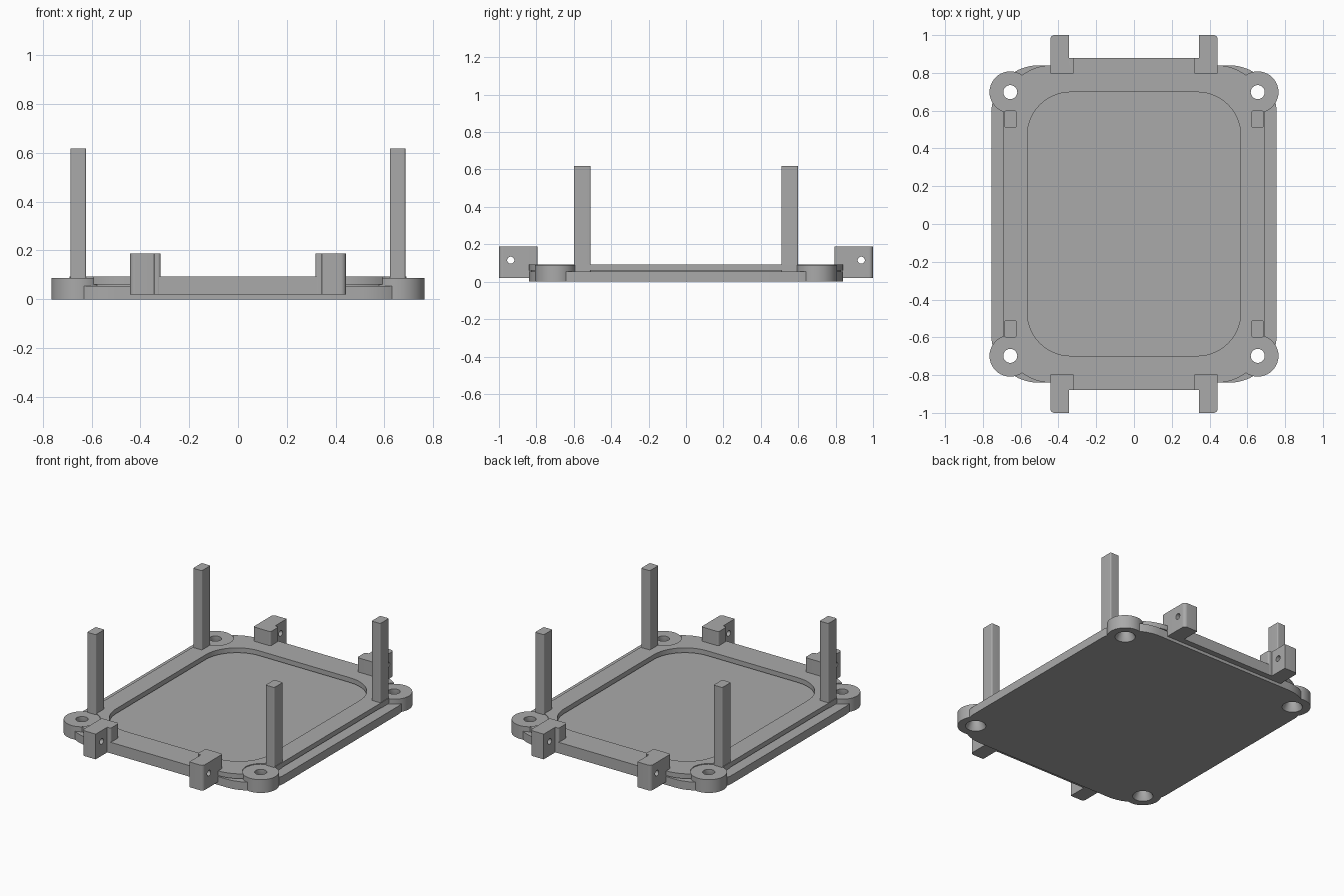
import bpy, bmesh, math
from mathutils import Matrix

cube = bpy.data.objects.get("Cube")
if cube:
    bpy.data.objects.remove(cube, do_unlink=True)

grey = bpy.data.materials.new("plain grey")
grey.use_nodes = True
COLOUR = (0.4, 0.4, 0.4, 1)
grey.diffuse_color = COLOUR
grey.node_tree.nodes["Principled BSDF"].inputs["Base Color"].default_value = COLOUR
CORNERS = [(sx, sy) for sx in (-1, 1) for sy in (-1, 1)]


def finish(bm, name):
    bmesh.ops.recalc_face_normals(bm, faces=bm.faces)
    mesh = bpy.data.meshes.new(name)
    bm.to_mesh(mesh)
    bm.free()
    mesh.materials.append(grey)
    obj = bpy.data.objects.new(name, mesh)
    bpy.context.collection.objects.link(obj)
    return obj


def prism(name, points, z0, z1):
    bm = bmesh.new()
    face = bm.faces.new([bm.verts.new((x, y, z0)) for x, y in points])
    top = bmesh.ops.extrude_face_region(bm, geom=[face])["geom"]
    bmesh.ops.translate(bm, vec=(0, 0, z1 - z0),
                        verts=[v for v in top if isinstance(v, bmesh.types.BMVert)])
    return finish(bm, name)


def rounded(hx, hy, r, steps=14):
    pts = []
    for i, (sx, sy) in enumerate(((1, 1), (-1, 1), (-1, -1), (1, -1))):
        for k in range(steps + 1):
            a = math.pi / 2 * (i + k / steps)
            pts.append((sx * (hx - r) + r * math.cos(a), sy * (hy - r) + r * math.sin(a)))
    return pts


def slab(name, hx, hy, r, z0, z1):
    return prism(name, rounded(hx, hy, r), z0, z1)


def cone(name, x, y, z0, z1, r0, r1, axis="Z"):
    bm = bmesh.new()
    bmesh.ops.create_cone(bm, cap_ends=True, segments=40, radius1=r0, radius2=r1, depth=z1 - z0)
    if axis == "X":
        bmesh.ops.rotate(bm, verts=bm.verts, matrix=Matrix.Rotation(math.pi / 2, 3, "Y"))
    obj = finish(bm, name)
    obj.location = (x, y, (z0 + z1) / 2)
    return obj


def combine(target, tool, operation="DIFFERENCE"):
    # Apply the boolean at once and drop the tool
    bpy.context.view_layer.objects.active = target
    mod = target.modifiers.new("combine", "BOOLEAN")
    mod.operation, mod.solver, mod.object = operation, "EXACT", tool
    bpy.ops.object.modifier_apply(modifier=mod.name)
    bpy.data.objects.remove(tool, do_unlink=True)


def smooth(obj):
    bpy.ops.object.select_all(action="DESELECT")
    obj.select_set(True)
    bpy.context.view_layer.objects.active = obj
    bpy.ops.object.shade_smooth_by_angle(angle=math.radians(30))


# Base plate with round screw lugs, countersunk from below
LX, LY, LUG = 0.655, 0.698, 0.11
base = slab("base_plate", 0.755, 0.84, 0.25, 0, 0.055)
for sx, sy in CORNERS:
    combine(base, cone("lug", sx * LX, sy * LY, 0, 0.088, LUG, LUG), "UNION")
for sx, sy in CORNERS:
    combine(base, cone("screw_hole", sx * LX, sy * LY, -0.1, 0.2, 0.037, 0.037))
    combine(base, cone("countersink", sx * LX, sy * LY, -0.01, 0.045, 0.067, 0.037))
smooth(base)

# Raised rim on a slightly narrower neck, cut away around the lugs
for name, inset, z0, z1 in (("rim_neck", 0.012, 0.05, 0.062), ("rim", 0, 0.061, 0.093)):
    rim = slab(name, 0.69 - inset, 0.84 - inset, 0.25, z0, z1)
    combine(rim, slab("opening", 0.565 + inset, 0.698 + inset, 0.23, 0, 0.2))
    for sx, sy in CORNERS:
        combine(rim, cone("lug_clearance", sx * LX, sy * LY, 0, 0.2, LUG, LUG))
    smooth(rim)

# Long bars at the front and back edges
for sy, side in ((-1, "front"), (1, "back")):
    bar = slab(side + "_bar", 0.38, 0.04, 0.001, 0.02, 0.093)
    bar.location.y = sy * 0.838

# Upright posts
for sx, sy in CORNERS:
    side = ("front" if sy < 0 else "back") + ("_left" if sx > 0 else "_right")
    post = slab(side + "_post", 0.032, 0.045, 0.008, 0.05, 0.618)
    post.location = (sx * 0.654, sy * 0.555, 0)
    smooth(post)

    # Hinge lug: wide foot with a narrower drilled tab
    lug = slab(side + "_hinge_lug", 0.063, 0.043, 0.012, 0.02, 0.187)
    lug.location = (sx * 0.38, sy * 0.836, 0)
    tab = slab("tab", 0.05, 0.09, 0.022, 0.02, 0.187)
    tab.location = (sx * 0.393, sy * 0.91, 0)
    # Square off the tab's inner outer-end corner
    square = slab("square", 0.025, 0.065, 0.001, 0.02, 0.187)
    square.location = (sx * 0.368, sy * 0.935, 0)
    combine(tab, square, "UNION")
    combine(lug, tab, "UNION")
    combine(lug, cone("pin_hole", sx * 0.39, sy * 0.937, 0.015, 0.215, 0.019, 0.019, "X"))
    smooth(lug)
